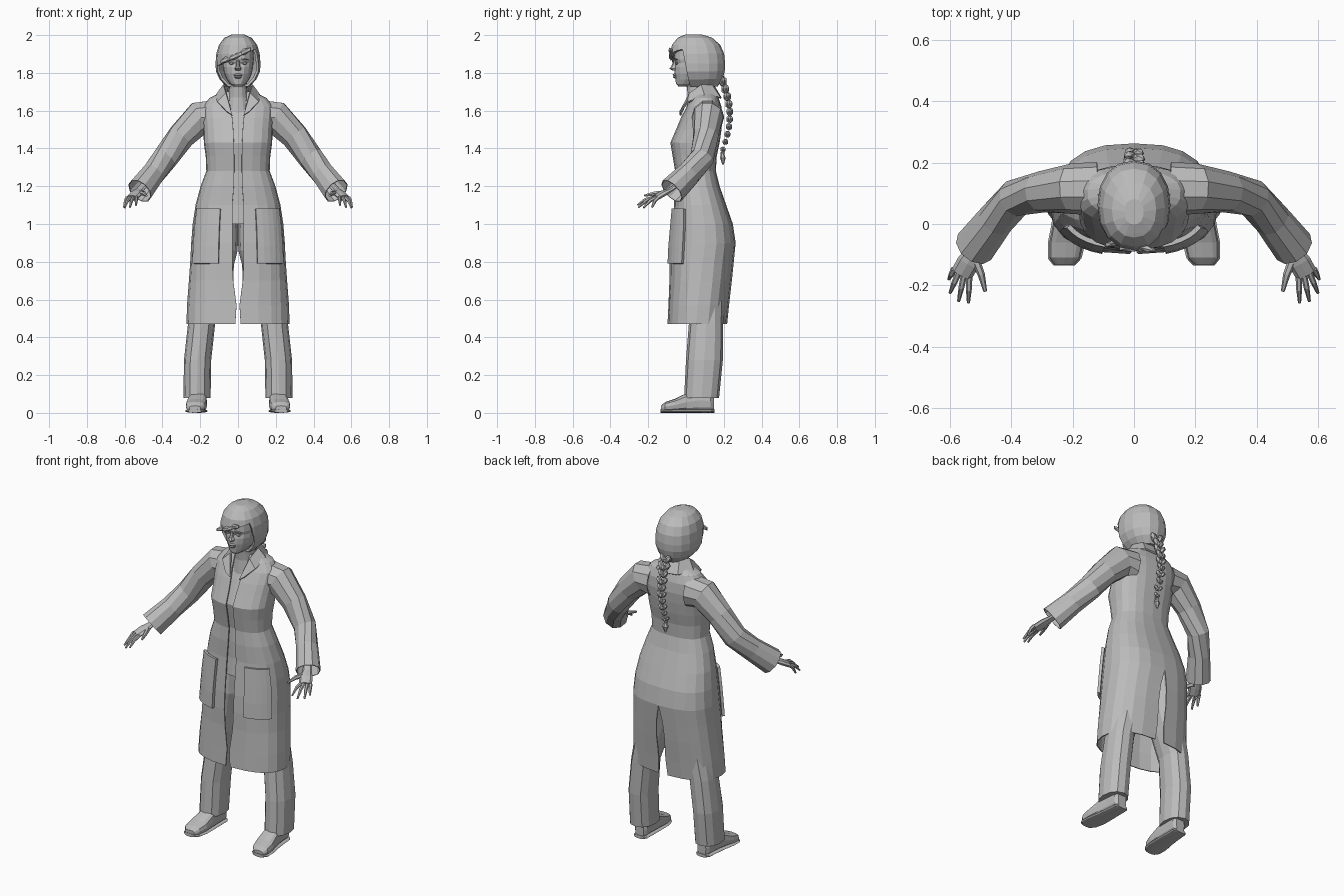
import bpy, bmesh, math
from mathutils import Vector, Matrix

cube = bpy.data.objects.get("Cube")
if cube:
    bpy.data.objects.remove(cube, do_unlink=True)

grey = bpy.data.materials.new("plain grey")
grey.use_nodes = True
grey.diffuse_color = (0.5, 0.5, 0.5, 1)
grey.node_tree.nodes["Principled BSDF"].inputs["Base Color"].default_value = (0.5, 0.5, 0.5, 1)


def finish(name, bm, mirror=False, thick=0):
    bmesh.ops.recalc_face_normals(bm, faces=bm.faces)
    me = bpy.data.meshes.new(name)
    bm.to_mesh(me)
    bm.free()
    ob = bpy.data.objects.new(name, me)
    bpy.context.collection.objects.link(ob)
    me.materials.append(grey)
    if mirror:
        ob.modifiers.new("mirror", "MIRROR").merge_threshold = 0.002
    if thick:
        mod = ob.modifiers.new("thickness", "SOLIDIFY")
        mod.thickness, mod.offset = thick, 0
    return ob


def loft(rings, closed=True, caps=True, bm=None):
    """Skin a list of point rows with quads."""
    bm = bm or bmesh.new()
    rows = [[bm.verts.new(p) for p in r] for r in rings]
    n = len(rows[0])
    for a, b in zip(rows, rows[1:]):
        for i in range(n if closed else n - 1):
            j = (i + 1) % n
            bm.faces.new((a[i], a[j], b[j], b[i]))
    if closed and caps:
        bm.faces.new(rows[0])
        bm.faces.new(rows[-1])
    return bm


def power(v, p):
    return math.copysign(abs(v) ** p, v)


def oval(z, w, front, back, cx=0, p=0.9, n=16):
    cy, ry = (front + back) / 2, (back - front) / 2
    return [(cx + w * power(math.sin(a), p), cy - ry * power(math.cos(a), p), z)
            for a in (math.tau * i / n for i in range(n))]


def tube(path, n=8, flat=1.0, caps=True, bm=None):
    """Tube along (x, y, z, radius) points; flat scales its depth against its width."""
    pts = [Vector(q[:3]) for q in path]
    rings = []
    for i, c in enumerate(pts):
        t = (pts[min(i + 1, len(pts) - 1)] - pts[max(i - 1, 0)]).normalized()
        u = t.cross(Vector((0, 0, 1))).normalized()
        v = u.cross(t)
        r = path[i][3]
        rings.append([c + u * r * math.cos(a) + v * r * flat * math.sin(a)
                      for a in (math.tau * k / n for k in range(n))])
    return loft(rings, caps=caps, bm=bm)


# Coat: height, half width, front, back, front gap, back vent
COAT = [(1.70, .075, .04, .15, .045, 0), (1.665, .15, .03, .17, .045, 0),
        (1.62, .185, .005, .185, .04, 0), (1.56, .185, -.025, .19, .03, 0),
        (1.5, .18, -.05, .185, .025, 0), (1.43, .178, -.08, .175, .022, 0),
        (1.36, .168, -.068, .16, .02, 0), (1.28, .165, -.055, .155, .02, 0),
        (1.2, .195, -.06, .175, .022, 0), (1.1, .222, -.06, .21, .03, 0),
        (1.0, .237, -.07, .245, .03, 0), (.9, .245, -.08, .26, .03, 0),
        (.8, .25, -.085, .25, .03, .02), (.7, .257, -.085, .24, .025, .026),
        (.57, .267, -.09, .225, .008, .022), (.47, .27, -.095, .215, .014, .03)]
P = 0.8


def coat_point(row, a, off=0.0):
    z, w, f, b = row[:4]
    cy, ry = (f + b) / 2, (b - f) / 2 + off
    return ((w + off) * power(math.sin(a), P), cy - ry * power(math.cos(a), P), z)


def coat_row(z):
    for hi, lo in zip(COAT, COAT[1:]):
        if lo[0] <= z <= hi[0]:
            k = (z - lo[0]) / (hi[0] - lo[0])
            return [l + (h - l) * k for h, l in zip(hi, lo)]


def coat_half():
    rows = []
    for row in COAT:
        a0 = math.asin((row[4] / row[1]) ** (1 / P))
        a1 = math.pi - math.asin((row[5] / row[1]) ** (1 / P))
        rows.append([coat_point(row, a0 + (a1 - a0) * i / 10) for i in range(11)])
    return rows


finish("coat", loft(coat_half(), closed=False), True, .006)
finish("shirt", loft([oval(z, w * .93, f + .012, b - .015, p=P)
                      for z, w, f, b, g, v in COAT[1:11]]))

# Pockets follow the coat surface
heights = [1.08, .98, .88, .79]
pocket = [[coat_point(coat_row(z), math.radians(18 + 43 * i / 5), .012) for i in range(6)]
          for z in heights]
finish("pockets", loft(pocket, closed=False), True, .016)

# Turned-down collar and lapels
inner = [(0, .15, 1.725), (.05, .135, 1.735), (.075, .08, 1.735), (.062, .02, 1.69), (.03, -.03, 1.575)]
outer = [(0, .185, 1.665), (.07, .178, 1.67), (.118, .1, 1.675), (.108, .01, 1.645), (.06, -.03, 1.595)]
finish("collar", loft([inner, outer], closed=False), True, .01)

# Sleeves, with open cuffs
finish("sleeves", tube([(.12, .115, 1.565, .085), (.2, .115, 1.565, .08), (.3, .105, 1.465, .065),
                        (.385, .085, 1.35, .06), (.45, .015, 1.265, .058), (.52, -.075, 1.175, .066)],
                       n=10, flat=1.1, caps=False), True, .005)

# Hands
palm = Vector((.562, -.16, 1.14))
across = Vector((.88, .47, 0))
bm = tube([(.49, -.035, 1.215, .026), (.52, -.085, 1.18, .025), (.54, -.125, 1.16, .037),
           (.562, -.163, 1.138, .036)], flat=.45)
for s, tip in ((-.028, (.54, -.257, 1.1)), (-.009, (.572, -.252, 1.088)),
               (.01, (.6, -.225, 1.086)), (.028, (.604, -.18, 1.088))):
    base, end = palm + across * s, Vector(tip)
    mid = base.lerp(end, .5) + Vector((0, 0, .01))
    tube([(*base, .0105), (*mid, .0095), (*end, .005)], n=6, bm=bm)
tube([(.52, -.11, 1.165, .015), (.498, -.165, 1.162, .012), (.485, -.22, 1.15, .006)], n=6, bm=bm)
finish("hands", bm, True)

# Trousers: height, half width, front, back, centre
LEG = [(.08, .072, -.01, .175, .217), (.28, .072, 0, .195, .214), (.47, .072, .015, .197, .193),
       (.6, .085, .005, .2, .16), (.75, .1, -.01, .2, .13), (.86, .108, -.03, .21, .11),
       (1.0, .11, -.03, .2, .108)]
finish("trousers", loft([oval(z, w, f, b, cx, n=12) for z, w, f, b, cx in LEG]), True)


# Shoes: depth, half width, height, centre
def shoe(rows, lift=0.0, p=0.65):
    return loft([[(cx + w * power(math.cos(a), p), y, lift + h / 2 + h / 2 * power(math.sin(a), p))
                  for a in (math.tau * i / 12 for i in range(12))] for y, w, h, cx in rows])


UPPER = [(-.132, .03, .03, .228), (-.11, .05, .05, .226), (-.06, .056, .066, .22),
         (0, .05, .095, .214), (.07, .045, .115, .21), (.13, .042, .11, .208), (.147, .028, .09, .207)]
finish("shoes", shoe(UPPER, .008), True)
finish("soles", shoe([(y * 1.02, w + .005, .02, cx) for y, w, h, cx in UPPER], p=.9), True)

# Neck and head
finish("neck", loft([oval(1.58, .075, .0, .15), oval(1.67, .055, .01, .14),
                     oval(1.72, .048, .005, .125), oval(1.79, .05, -.01, .13)]))
HEAD = [(1.728, .022, -.04, .02), (1.742, .042, -.053, .07), (1.765, .06, -.056, .12), (1.795, .073, -.06, .14),
        (1.83, .08, -.06, .15), (1.852, .082, -.054, .155), (1.872, .084, -.062, .16), (1.92, .082, -.058, .16),
        (1.96, .06, -.03, .13)]
finish("head", loft([oval(*r) for r in HEAD]))
NOSE = [(1.868, .008, -.064, -.03), (1.835, .011, -.078, -.03), (1.822, .018, -.088, -.03), (1.812, .014, -.07, -.03)]
finish("nose", loft([oval(*r, n=8) for r in NOSE]))
LIPS = [(1.796, .014, -.064, -.04), (1.79, .024, -.071, -.04), (1.784, .022, -.066, -.04),
        (1.778, .02, -.07, -.04), (1.77, .012, -.06, -.04)]
finish("lips", loft([oval(*r, n=10) for r in LIPS]))


def blob(bm, at, size, tilt=(0, 0, 0), detail=1):
    m = Matrix.Translation(at)
    for ang, axis in zip(tilt, "XYZ"):
        m = m @ Matrix.Rotation(ang, 4, axis)
    bmesh.ops.create_icosphere(bm, subdivisions=detail, radius=1, matrix=m @ Matrix.Diagonal((*size, 1)))


bm = bmesh.new()
blob(bm, (.036, -.05, 1.851), (.016, .009, .008))
blob(bm, (.036, -.054, 1.872), (.024, .009, .005), (0, .1, .2))
finish("eyes_and_brows", bm, True)

# Hair cap, cut away around the face below a swept fringe
HAIR = [(1.997, .03, .0, .08), (1.98, .068, -.04, .135), (1.945, .095, -.068, .175), (1.9, .108, -.078, .195),
        (1.85, .112, -.076, .2), (1.81, .11, -.07, .198), (1.77, .092, -.05, .188), (1.735, .06, -.02, .165)]
bm = loft([oval(*r) for r in HAIR])
fringe_at, fringe_no = Vector((0, 0, 1.885)), Vector((-.45, 0, 1))
side_at, side_no = Vector((0, .005, 1.82)), Vector((0, 1, .2))
for co, no in ((fringe_at, fringe_no), (side_at, side_no)):
    bmesh.ops.bisect_plane(bm, geom=bm.verts[:] + bm.edges[:] + bm.faces[:], plane_co=co, plane_no=no)
gone = [f for f in bm.faces if (f.calc_center_median() - fringe_at).dot(fringe_no) < 0
        and (f.calc_center_median() - side_at).dot(side_no) < 0]
bmesh.ops.delete(bm, geom=gone, context="FACES")
finish("hair", bm, thick=.014)

# Loose fringe locks
bm = bmesh.new()
for x, y, z in ((-.06, -.062, 1.872), (-.015, -.08, 1.888), (.035, -.078, 1.912)):
    blob(bm, (x, y, z), (.045, .012, .016), (0, -.42, -x * 5 - .1))
finish("fringe", bm)

# Braid: crossing strands down the back, then a tied tuft
bm = bmesh.new()
N = 10
for i in range(N):
    k = i / (N - 1)
    y = .19 + .04 * math.sin(math.pi * min(1, k * .95 + .02))
    size = .036 * (1 - .45 * k)
    side = 1 if i % 2 else -1
    for s in (side, -side):
        blob(bm, (s * size * .45, y + (.006 if s == side else -.002), 1.755 - .36 * k),
             (size * .5, size * .55, size * .95), (0, s * .6, 0))
blob(bm, (0, .193, 1.375), (.012, .012, .01))
loft([oval(1.37, .01, .184, .202, n=6), oval(1.35, .018, .18, .21, n=6), oval(1.315, .004, .192, .2, n=6)], bm=bm)
finish("braid", bm)
